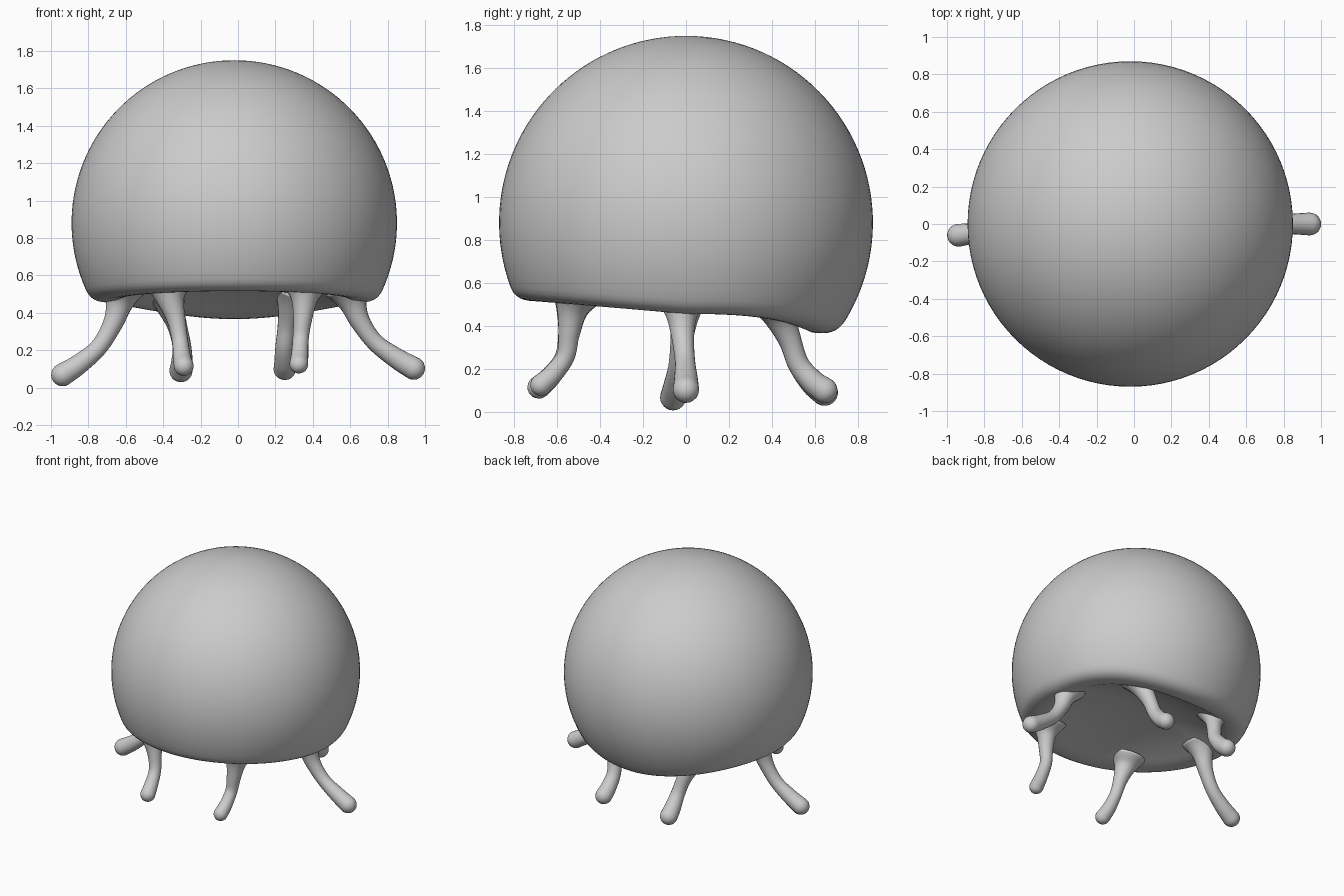
import bpy, bmesh
from math import sin, cos, pi, sqrt, acos
from mathutils import Vector

if "Cube" in bpy.data.objects:
    bpy.data.objects.remove(bpy.data.objects["Cube"])

CX, CZ, R = -0.02, 0.88, 0.87      # dome centre and radius


def finish(bm, name):
    bmesh.ops.recalc_face_normals(bm, faces=bm.faces)
    mesh = bpy.data.meshes.new(name)
    bm.to_mesh(mesh)
    bm.free()
    mesh.shade_smooth()
    obj = bpy.data.objects.new(name, mesh)
    bpy.context.collection.objects.link(obj)
    return obj


def loft(rings, name, start, end):
    """Skin a stack of rings and close both ends with a point."""
    bm = bmesh.new()
    rows = [[bm.verts.new(p) for p in ring] for ring in rings]
    n = len(rows[0])
    for a, b in zip(rows, rows[1:]):
        for i in range(n):
            j = (i + 1) % n
            bm.faces.new((a[i], a[j], b[j], b[i]))
    for row, tip in ((rows[0], start), (rows[-1], end)):
        v = bm.verts.new(tip)
        for i in range(n):
            bm.faces.new((row[i], row[(i + 1) % n], v))
    return finish(bm, name)


def rim_height(s):
    # rim is high at the front and sags at the back
    return 0.45 - 0.09 * s ** 2.5 if s > 0 else 0.45 - 0.06 * s


def dome_profile(s):
    """(radius, height) points from crown, round the rim, into the hollow."""
    zr = rim_height(s)
    z_cut = zr + 0.07
    end = acos((z_cut - CZ) / R)
    pts = [(R * sin(end * k / 40), CZ + R * cos(end * k / 40)) for k in range(1, 41)]
    r0 = pts[-1][0]
    slope = (CZ - z_cut) / r0
    ctrl = [(r0, z_cut), (r0 - 0.065 * slope, z_cut - 0.065), (r0 - 0.09, zr), (r0 - 0.16, zr + 0.01)]
    for k in range(1, 9):
        t = k / 8
        w = ((1 - t) ** 3, 3 * t * (1 - t) ** 2, 3 * t * t * (1 - t), t ** 3)
        pts.append(tuple(sum(w[i] * ctrl[i][c] for i in range(4)) for c in (0, 1)))
    r1, z1 = pts[-1]
    for k in range(1, 14):
        f = 1 - k / 14
        pts.append((r1 * f, z1 + (0.59 - z1) * (1 - f * f)))
    return pts


# Domed body with a shallow hollow underneath
SEG = 96
angles = [2 * pi * i / SEG for i in range(SEG)]
profiles = [dome_profile(sin(a)) for a in angles]
loft([[(CX + p[k][0] * cos(a), p[k][0] * sin(a), p[k][1]) for a, p in zip(angles, profiles)]
      for k in range(len(profiles[0]))],
     "domed_body", (CX, 0, CZ + R), (CX, 0, 0.59))


def leg(name, pts):
    """Smooth tube through (x, y, z, radius) points with a rounded foot."""
    P = [Vector(p) for p in pts]
    P = [2 * P[0] - P[1]] + P + [2 * P[-1] - P[-2]]
    path = []
    for i in range(1, len(P) - 2):
        a, b, c, d = P[i - 1:i + 3]
        for k in range(6):
            t = k / 6
            path.append(0.5 * (2 * b + (c - a) * t + (2 * a - 5 * b + 4 * c - d) * t * t
                               + (3 * b - a - 3 * c + d) * t ** 3))
    path.append(P[-2])
    tip_dir = (path[-1] - path[-2]).xyz.normalized()
    foot, r = path[-1].xyz, path[-1].w
    for k in range(1, 6):
        q = k / 6 * pi / 2
        path.append(Vector((*(foot + tip_dir * r * sin(q)), r * cos(q))))
    rings = []
    for i, p in enumerate(path):
        d = (path[min(i + 1, len(path) - 1)] - path[max(i - 1, 0)]).xyz.normalized()
        u = d.cross(Vector((-foot.y, foot.x, 0)).normalized()).normalized()
        v = d.cross(u)
        rings.append([p.xyz + p.w * (u * cos(2 * pi * k / 20) + v * sin(2 * pi * k / 20))
                      for k in range(20)])
    loft(rings, name, path[0].xyz, foot + tip_dir * r)


# Six legs with flared roots and bulbous feet
leg("left_leg", [(-0.62, -0.01, 0.53, 0.13), (-0.635, -0.01, 0.45, 0.075), (-0.67, -0.02, 0.34, 0.053),
                 (-0.745, -0.035, 0.215, 0.047), (-0.85, -0.05, 0.125, 0.054), (-0.938, -0.06, 0.068, 0.061)])
leg("right_leg", [(0.59, -0.02, 0.53, 0.13), (0.615, -0.02, 0.45, 0.075), (0.655, -0.015, 0.35, 0.053),
                  (0.735, -0.005, 0.24, 0.047), (0.85, 0, 0.155, 0.055), (0.939, 0, 0.103, 0.061)])
leg("front_left_leg", [(-0.37, -0.51, 0.55, 0.13), (-0.36, -0.53, 0.47, 0.075), (-0.33, -0.545, 0.36, 0.05),
                       (-0.31, -0.57, 0.25, 0.043), (-0.3, -0.63, 0.165, 0.048), (-0.29, -0.685, 0.115, 0.053)])
leg("front_right_leg", [(0.36, -0.51, 0.55, 0.13), (0.355, -0.53, 0.47, 0.072), (0.345, -0.545, 0.36, 0.05),
                        (0.335, -0.56, 0.26, 0.043), (0.33, -0.62, 0.175, 0.046), (0.325, -0.675, 0.125, 0.05)])
leg("back_left_leg", [(-0.38, 0.42, 0.52, 0.13), (-0.36, 0.445, 0.43, 0.075), (-0.325, 0.485, 0.33, 0.053),
                      (-0.3, 0.525, 0.22, 0.05), (-0.3, 0.59, 0.135, 0.058), (-0.305, 0.645, 0.09, 0.062)])
leg("back_right_leg", [(0.31, 0.42, 0.52, 0.13), (0.285, 0.445, 0.43, 0.075), (0.265, 0.485, 0.33, 0.053),
                       (0.25, 0.525, 0.22, 0.05), (0.25, 0.59, 0.14, 0.056), (0.25, 0.645, 0.1, 0.06)])
